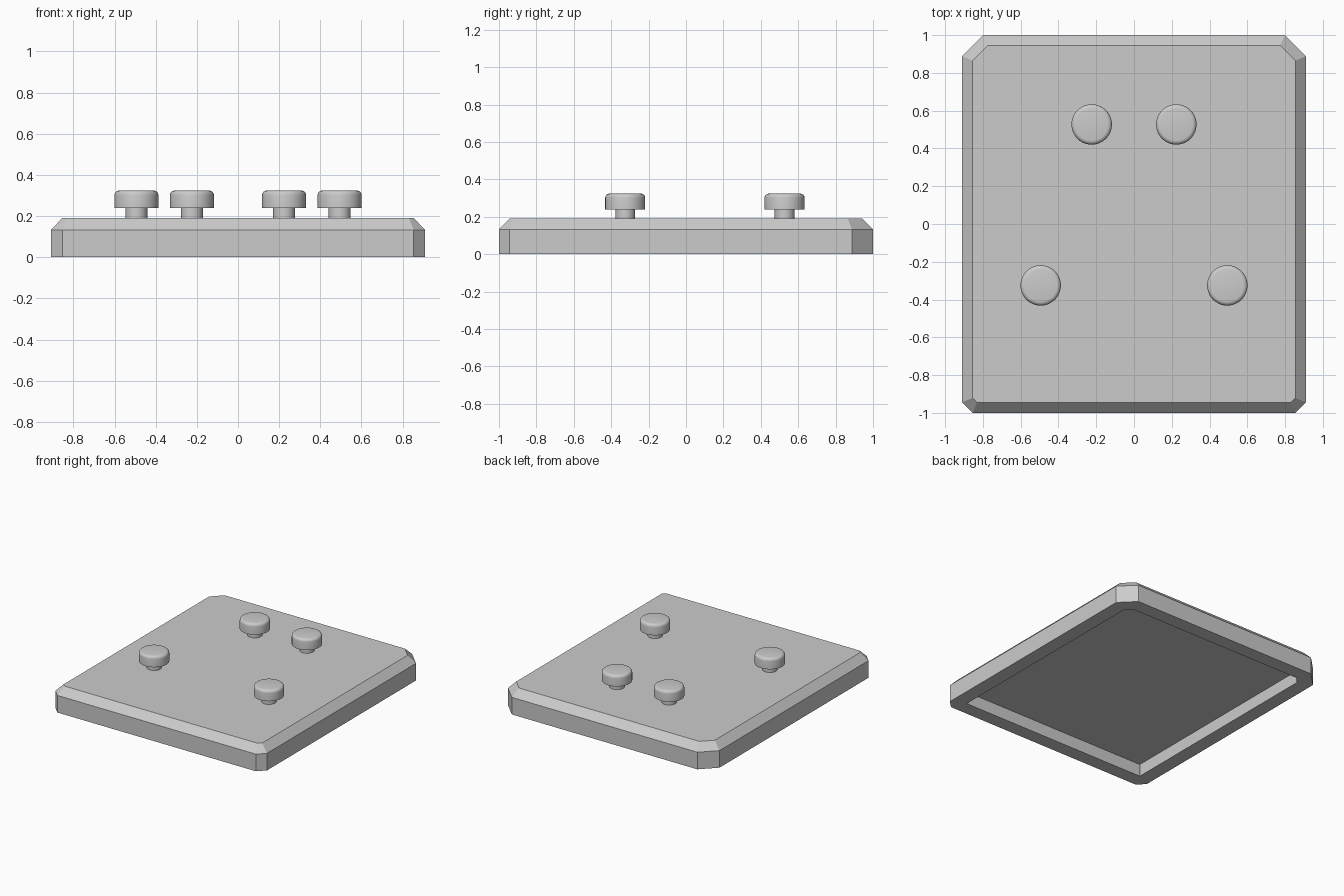
import bpy, bmesh, math

cube = bpy.data.objects.get("Cube")
if cube:
    bpy.data.objects.remove(cube, do_unlink=True)

grey = bpy.data.materials.new("plain grey")
grey.use_nodes = True
COLOUR = (0.6, 0.6, 0.6, 1)
grey.diffuse_color = COLOUR
grey.node_tree.nodes["Principled BSDF"].inputs["Base Color"].default_value = COLOUR


def add_object(name, bm):
    bmesh.ops.recalc_face_normals(bm, faces=bm.faces)
    mesh = bpy.data.meshes.new(name)
    bm.to_mesh(mesh)
    bm.free()
    mesh.materials.append(grey)
    obj = bpy.data.objects.new(name, mesh)
    bpy.context.collection.objects.link(obj)
    return obj


def outline(inset):
    """Chamfered rectangle offset inward; the corner cuts shrink with the inset."""
    x, y = 0.91 - inset, 1.0 - inset
    shrink = inset * (2 - math.sqrt(2))
    front, back = (max(c - shrink, 0.001) for c in (0.056, 0.112))
    half = [(x - front, -y), (x, -y + front), (x, y - back), (x - back, y)]
    return half + [(-px, py) for px, py in reversed(half)]


# Tray: recess ceiling, inner wall, rim, outer wall, sloped edge and top
bm = bmesh.new()
levels = [(0.11, 0.095), (0.11, 0), (0, 0), (0, 0.133), (0.056, 0.19)]
rings = [[bm.verts.new((x, y, z)) for x, y in outline(inset)] for inset, z in levels]
for lower, upper in zip(rings, rings[1:]):
    for i in range(8):
        j = (i + 1) % 8
        bm.faces.new((lower[i], lower[j], upper[j], upper[i]))
bm.faces.new(rings[0])
bm.faces.new(rings[-1])
add_object("tray", bm)


def knob(name, x, y):
    """Turned stem and head with a rounded upper edge."""
    bevel, radius, top = 0.022, 0.107, 0.324
    profile = [(0, 0.185), (0.053, 0.185), (0.053, 0.24), (radius, 0.24)]
    for step in range(5):
        a = math.radians(22.5 * step)
        profile.append((radius - bevel + bevel * math.cos(a),
                        top - bevel + bevel * math.sin(a)))
    profile.append((0, top))
    bm = bmesh.new()
    verts = [bm.verts.new((r, 0, z)) for r, z in profile]
    edges = [bm.edges.new(pair) for pair in zip(verts, verts[1:])]
    bmesh.ops.spin(bm, geom=verts + edges, cent=(0, 0, 0), axis=(0, 0, 1),
                   angle=math.tau, steps=40, use_duplicate=False)
    bmesh.ops.remove_doubles(bm, verts=bm.verts, dist=0.0005)
    obj = add_object(name, bm)
    obj.location = (x, y, 0)
    bpy.ops.object.select_all(action="DESELECT")
    obj.select_set(True)
    bpy.context.view_layer.objects.active = obj
    bpy.ops.object.shade_smooth_by_angle(angle=math.radians(35))


# Four knobs in mirrored pairs
for side, sign in (("left", 1), ("right", -1)):
    knob("back_knob_" + side, sign * 0.224, 0.527)
    knob("front_knob_" + side, sign * 0.494, -0.325)
